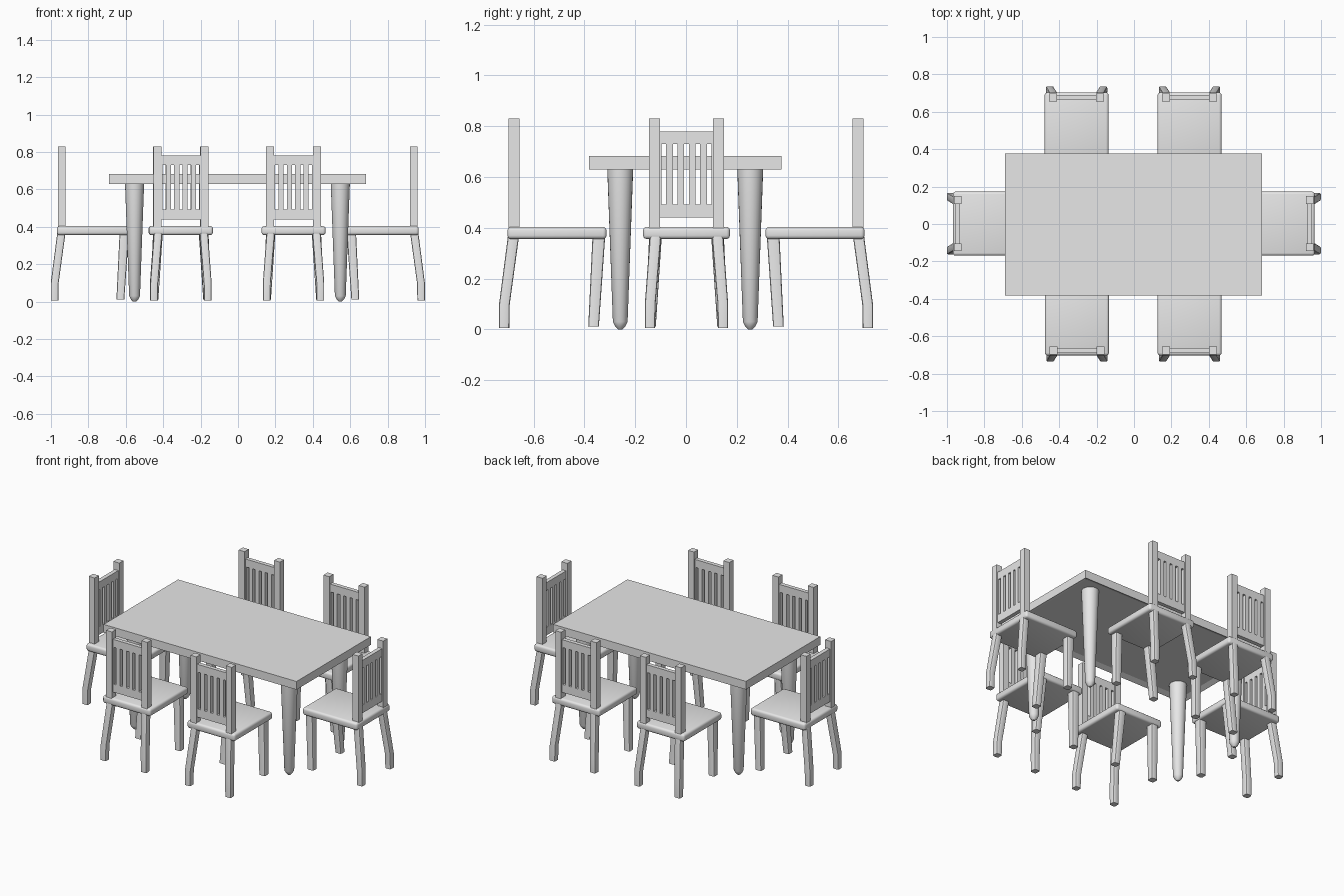
import bpy, bmesh, math
from mathutils import Vector, Matrix

cube = bpy.data.objects.get("Cube")
if cube:
    bpy.data.objects.remove(cube, do_unlink=True)

grey = bpy.data.materials.new("light_grey")
grey.use_nodes = True
grey.diffuse_color = (0.8, 0.8, 0.8, 1)
grey.node_tree.nodes["Principled BSDF"].inputs["Base Color"].default_value = (0.8, 0.8, 0.8, 1)


def finish(bm, name, smooth=False):
    bmesh.ops.recalc_face_normals(bm, faces=bm.faces)
    mesh = bpy.data.meshes.new(name)
    bm.to_mesh(mesh)
    bm.free()
    mesh.materials.append(grey)
    obj = bpy.data.objects.new(name, mesh)
    bpy.context.collection.objects.link(obj)
    if smooth:
        bpy.ops.object.select_all(action="DESELECT")
        obj.select_set(True)
        bpy.context.view_layer.objects.active = obj
        bpy.ops.object.shade_smooth_by_angle(angle=math.radians(35))
    return obj


def add_box(bm, low, high):
    low, high = Vector(low), Vector(high)
    matrix = Matrix.Translation((low + high) / 2) @ Matrix.Diagonal((*(high - low), 1))
    bmesh.ops.create_cube(bm, size=1, matrix=matrix)


def add_loft(bm, rings):
    """Skin a closed tube through rings of points and cap both ends."""
    loops = [[bm.verts.new(p) for p in ring] for ring in rings]
    n = len(loops[0])
    for a, b in zip(loops, loops[1:]):
        for i in range(n):
            j = (i + 1) % n
            bm.faces.new((a[i], a[j], b[j], b[i]))
    bm.faces.new(loops[0])
    bm.faces.new(loops[-1])


def square(x, y, z, h):
    return [(x + sx * h, y + sy * h, z) for sx, sy in ((-1, -1), (1, -1), (1, 1), (-1, 1))]


def circle(x, y, z, r, n=24):
    return [(x + r * math.cos(i * math.tau / n), y + r * math.sin(i * math.tau / n), z)
            for i in range(n)]


# Table: slab with a shallow recess below
CX = CY = -0.003
bm = bmesh.new()
add_box(bm, (CX - 0.688, CY - 0.379, 0.63), (CX + 0.688, CY + 0.379, 0.683))
under = min(bm.faces, key=lambda f: f.calc_center_median().z)
bmesh.ops.inset_region(bm, faces=[under], thickness=0.045)
bmesh.ops.translate(bm, verts=under.verts, vec=(0, 0, 0.015))
finish(bm, "table_top")

# Table legs: round, tapered, with blunt points
for sx, side in ((1, "left"), (-1, "right")):
    for sy, end in ((-1, "front"), (1, "back")):
        bm = bmesh.new()
        x, y = CX + sx * 0.55, CY + sy * 0.256
        add_loft(bm, [circle(x, y, z, r) for z, r in
                      ((0.65, 0.052), (0.63, 0.051), (0.03, 0.029), (0.012, 0.02), (0, 0.008))])
        finish(bm, f"table_leg_{end}_{side}", True)

# Chair parts, with the backrest toward +y
parts = []

bm = bmesh.new()
add_box(bm, (-0.171, -0.195, 0.356), (0.171, 0.195, 0.404))
bmesh.ops.bevel(bm, geom=bm.edges[:], offset=0.014, segments=3, profile=0.5, affect="EDGES")
parts.append(finish(bm, "chair_seat", True))

bm = bmesh.new()
for s in (-1, 1):
    add_loft(bm, [square(s * 0.126, 0.169, z, 0.021) for z in (0.39, 0.83)])
parts.append(finish(bm, "chair_back_posts"))

# Backrest: two rails, four slats and two thin side strips
bm = bmesh.new()
Y0, Y1 = 0.156, 0.182
for z0, z1 in ((0.44, 0.492), (0.73, 0.78)):
    add_box(bm, (-0.108, Y0, z0), (0.108, Y1, z1))
for x in (-0.0675, -0.0225, 0.0225, 0.0675):
    add_box(bm, (x - 0.0135, Y0, 0.49), (x + 0.0135, Y1, 0.732))
for s in (-1, 1):
    add_box(bm, (s * 0.103 - 0.005, Y0, 0.49), (s * 0.103 + 0.005, Y1, 0.732))
parts.append(finish(bm, "chair_back_slats"))

# Chair legs: splayed, the back pair bent near the foot
leg_paths = {
    "chair_back_legs": ((0.122, 0.171, 0.37, 0.022), (0.143, 0.207, 0.1, 0.021),
                        (0.144, 0.208, 0.005, 0.02)),
    "chair_front_legs": ((0.122, -0.165, 0.37, 0.025), (0.142, -0.144, 0.012, 0.021)),
}
for name, path in leg_paths.items():
    bm = bmesh.new()
    for s in (-1, 1):
        add_loft(bm, [square(s * x, y, z, h) for x, y, z, h in path])
    bmesh.ops.recalc_face_normals(bm, faces=bm.faces)
    long_edges = [e for e in bm.edges
                  if abs(e.verts[0].co.z - e.verts[1].co.z) > 0.02]
    bmesh.ops.bevel(bm, geom=long_edges, offset=0.008, segments=2, profile=0.5, affect="EDGES")
    parts.append(finish(bm, name, True))

# Six chairs: two at each long side, one at each end
places = [
    (-0.307, 0.508, 0), (0.297, 0.508, 0),
    (-0.305, -0.508, math.pi), (0.297, -0.508, math.pi),
    (-0.773, 0.002, math.pi / 2), (0.771, 0.002, -math.pi / 2),
]
for i, (x, y, turn) in enumerate(places):
    for part in parts:
        obj = part
        if i:
            obj = part.copy()
            bpy.context.collection.objects.link(obj)
        obj.location = (x, y, 0)
        obj.rotation_euler = (0, 0, turn)
